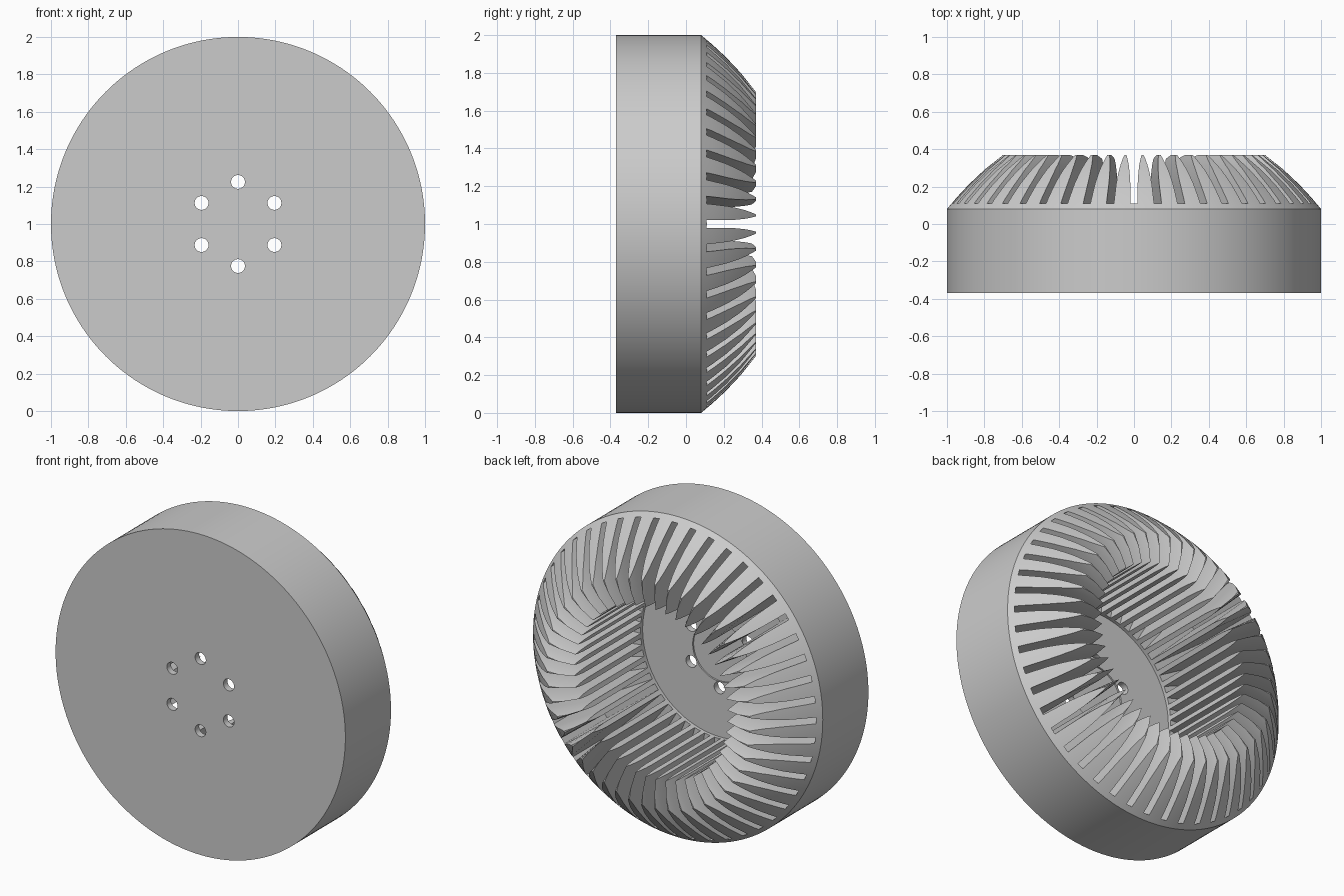
import bpy, bmesh, math
from mathutils import Matrix, Vector

cube = bpy.data.objects.get("Cube")
if cube:
    bpy.data.objects.remove(cube, do_unlink=True)

SLOTS = 48
CENTRE = Vector((0, 0, 1))

grey = bpy.data.materials.new("plain_grey")
grey.use_nodes = True
colour = (0.6, 0.6, 0.6, 1)
grey.diffuse_color = colour
grey.node_tree.nodes["Principled BSDF"].inputs["Base Color"].default_value = colour


def make_object(name, bm):
    bmesh.ops.recalc_face_normals(bm, faces=bm.faces)
    mesh = bpy.data.meshes.new(name)
    bm.to_mesh(mesh)
    bm.free()
    mesh.materials.append(grey)
    obj = bpy.data.objects.new(name, mesh)
    obj.location = CENTRE
    bpy.context.collection.objects.link(obj)
    return obj


def lathe(name, profile, steps):
    """Spin (radius, y) points round the y axis."""
    bm = bmesh.new()
    verts = [bm.verts.new((r, y, 0)) for r, y in profile]
    edges = [bm.edges.new(pair) for pair in zip(verts, verts[1:])]
    bmesh.ops.spin(bm, geom=verts + edges, cent=(0, 0, 0), axis=(0, 1, 0),
                   angle=math.tau, steps=steps)
    bmesh.ops.remove_doubles(bm, verts=bm.verts, dist=1e-4)
    return make_object(name, bm)


def cut(target, cutter):
    mod = target.modifiers.new(cutter.name, 'BOOLEAN')
    mod.operation = 'DIFFERENCE'
    mod.solver = 'EXACT'
    mod.use_self = True
    mod.object = cutter
    cutter.hide_render = True
    bpy.context.view_layer.objects.active = target
    bpy.ops.object.modifier_apply(modifier=mod.name)
    bpy.data.objects.remove(cutter, do_unlink=True)


# Drum body: flat front, straight rim, domed back shoulder, open cavity with a shallow hub recess
body = lathe("finned_drum", [
    (0, -0.37), (1, -0.37), (1, 0.08), (0.95, 0.14), (0.885, 0.21),
    (0.8, 0.29), (0.7, 0.37), (0.53, 0.37), (0.53, -0.33),
    (0.185, -0.33), (0.185, -0.34), (0, -0.34)], SLOTS * 4)

# Radial slots, flared toward the back so that the fins end in rounded tips
half = [(0.02, -0.31), (0.02, 0.22), (0.023, 0.27), (0.028, 0.315),
        (0.035, 0.35), (0.042, 0.375), (0.042, 0.42)]
outline = half + [(-w, y) for w, y in reversed(half)]
bm = bmesh.new()
for i in range(SLOTS):
    turn = Matrix.Rotation(math.tau * i / SLOTS, 3, 'Y')
    inner, outer = [[bm.verts.new(turn @ Vector((r, y, w))) for w, y in outline]
                    for r in (0.5, 0.975)]
    bm.faces.new(inner)
    bm.faces.new(outer)
    for j in range(len(outline)):
        bm.faces.new((inner[j - 1], inner[j], outer[j], outer[j - 1]))
cut(body, make_object("slot_cutter", bm))

# Six bolt holes through the front plate
bm = bmesh.new()
for i in range(6):
    place = (Matrix.Rotation(math.tau * i / 6, 4, 'Y')
             @ Matrix.Translation((0, -0.35, 0.225))
             @ Matrix.Rotation(math.pi / 2, 4, 'X'))
    bmesh.ops.create_cone(bm, cap_ends=True, segments=32, radius1=0.037,
                          radius2=0.037, depth=0.2, matrix=place)
cut(body, make_object("hole_cutter", bm))

# Smooth round surfaces, sharp edges
bpy.ops.object.select_all(action='DESELECT')
body.select_set(True)
bpy.context.view_layer.objects.active = body
bpy.ops.object.shade_smooth_by_angle(angle=math.radians(25))
